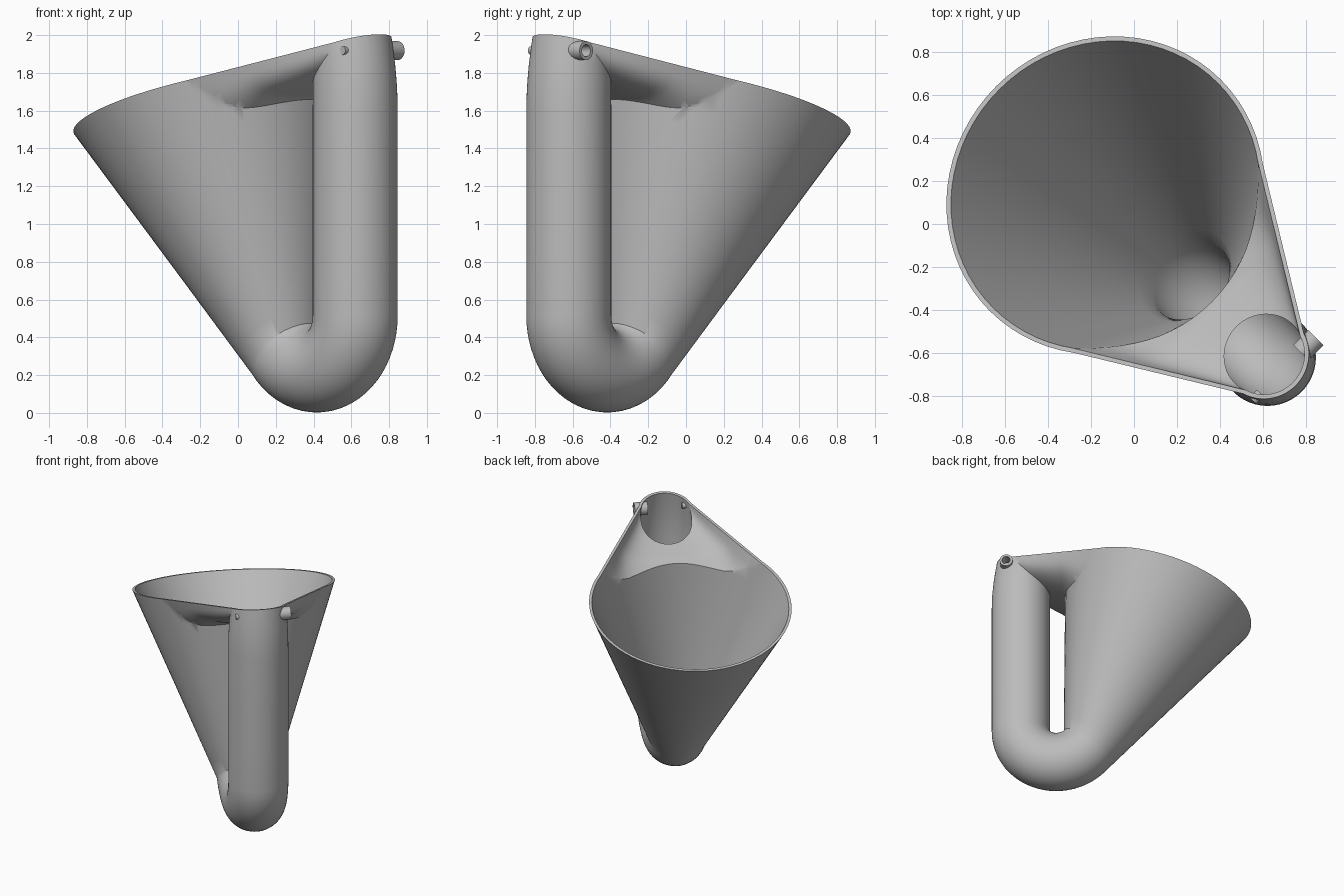
import bpy, bmesh, math
from mathutils import Vector

cube = bpy.data.objects.get("Cube")
if cube:
    bpy.data.objects.remove(cube, do_unlink=True)

grey = bpy.data.materials.new("plain grey")
grey.use_nodes = True
grey.diffuse_color = (0.5, 0.5, 0.5, 1)
grey.node_tree.nodes["Principled BSDF"].inputs["Base Color"].default_value = (0.5, 0.5, 0.5, 1)

SEG = 72
WALL = 0.021
H = math.sqrt(0.5)


def world(u, v, z):
    """u runs along the diagonal towards the handle, v across it."""
    return Vector(((u + v) * H, (v - u) * H, z))


def rim_z(u):
    return 1.692 + 0.294 * u


def loft(name, rings):
    """Closed solid through equal rings of points."""
    bm = bmesh.new()
    rows = [[bm.verts.new(p) for p in ring] for ring in rings]
    n = len(rows[0])
    for a, b in zip(rows, rows[1:]):
        for i in range(n):
            j = (i + 1) % n
            bm.faces.new((a[i], a[j], b[j], b[i]))
    bm.faces.new(rows[0])
    bm.faces.new(rows[-1])
    bmesh.ops.recalc_face_normals(bm, faces=bm.faces)
    mesh = bpy.data.meshes.new(name)
    bm.to_mesh(mesh)
    bm.free()
    mesh.materials.append(grey)
    ob = bpy.data.objects.new(name, mesh)
    bpy.context.collection.objects.link(ob)
    return ob


def ring(cu, cz, pu, pz, rv):
    """Ellipse around (cu, cz): half axis (pu, pz) in the symmetry plane, rv across."""
    out = []
    for i in range(SEG):
        a = 2 * math.pi * i / SEG
        out.append(world(cu + pu * math.cos(a), rv * math.sin(a), cz + pz * math.cos(a)))
    return out


def tube_and_cone(name, off):
    """Handle tube, bottom bend and wide funnel as one sweep."""
    rings = []
    for u, z, r in ((0.835, 2.25, 0.165), (0.86, 2.02, 0.2), (0.866, 1.93, 0.209),
                    (0.872, 1.83, 0.217), (0.876, 1.72, 0.223), (0.8775, 1.6, 0.225),
                    (0.8775, 1.2, 0.225), (0.8775, 0.85, 0.225)):
        rings.append(ring(u, z, r - off, 0, r - off))
    bend, r = 0.2875, 0.225 - off
    for k in range(25):
        f = math.radians(139) * k / 24
        c, s = math.cos(f), -math.sin(f)
        rings.append(ring(0.59 + bend * c, 0.515 + bend * s, r * c, r * s, r))
    low = rings[-1]
    big = 0.718 - off
    high = ring(-0.188, rim_z(-0.188), -big, -0.294 * big, 0.76 - off)
    for k in range(1, 17):
        t = 1.06 * k / 16
        rings.append([a.lerp(b, t) for a, b in zip(low, high)])
    return loft(name, rings)


FLOOR = ((0.172, 1.42), (0.40, 1.53), (0.53, 1.66), (0.66, 1.72), (0.8, 1.79), (0.965, 1.90))


def floor_z(u):
    for (a, za), (b, zb) in zip(FLOOR, FLOOR[1:]):
        if u <= b + 1e-6:
            return za + (zb - za) * (u - a) / (b - a)


def web(name, off):
    """Spout bridging funnel and handle, with a rounded underside."""
    rings = []
    for k in range(25):
        s = k / 24
        u = 0.172 + 0.793 * s
        w = 0.654 - 0.484 * s - off * 1.1
        lean = 0.4 * (1 - s)
        top, depth = rim_z(u), rim_z(u) - floor_z(u) - off
        pts = [world(u, -w - 0.2 * lean, top + 0.2)]
        for i in range(33):
            a = math.pi * (i / 32 - 0.5)
            drop = depth * max(math.cos(a), 0) ** 0.6
            side = math.copysign(abs(math.sin(a)) ** 0.6, a)
            pts.append(world(u, (w - lean * drop) * side, top - drop))
        pts.append(world(u, w + 0.2 * lean, top + 0.2))
        rings.append(pts)
    return loft(name, rings)


def rod(name, u, z, r, v0, v1):
    return loft(name, [[world(u + r * math.cos(2 * math.pi * i / 32), v,
                              z + r * math.sin(2 * math.pi * i / 32)) for i in range(32)]
                       for v in (v0, v1)])


def combine(ob, tool, operation):
    """Apply a boolean and drop the tool."""
    tool.hide_render = True
    mod = ob.modifiers.new("bool", "BOOLEAN")
    mod.operation, mod.solver, mod.object = operation, "EXACT", tool
    bpy.context.view_layer.objects.active = ob
    bpy.ops.object.modifier_apply(modifier=mod.name)
    bpy.data.objects.remove(tool, do_unlink=True)


def smooth(ob, angle):
    bpy.ops.object.select_all(action="DESELECT")
    ob.select_set(True)
    bpy.context.view_layer.objects.active = ob
    bpy.ops.object.shade_smooth_by_angle(angle=math.radians(angle))


# Outer skin, cut along the sloping rim
body = tube_and_cone("jug_body", 0)
combine(body, web("web_outer", 0), "UNION")
above = loft("above_rim", [[world(u, v, 4 if up else rim_z(u))
                            for u, v in ((-2, -2), (2, -2), (2, 2), (-2, 2))] for up in (0, 1)])
combine(body, above, "DIFFERENCE")

# Hollow inside
inside = tube_and_cone("inside", WALL)
combine(inside, web("web_inner", WALL), "UNION")
combine(body, inside, "DIFFERENCE")

# Eyelet through the side of the spout
EU, EZ = 0.972, 1.918
combine(body, rod("eyelet_hole", EU, EZ, 0.04, 0.08, 0.3), "DIFFERENCE")
eyelet = rod("eyelet", EU, EZ, 0.05, 0.125, 0.225)
combine(eyelet, rod("eyelet_bore", EU, EZ, 0.032, 0.0, 0.4), "DIFFERENCE")

# Small peg on the opposite inner wall
peg = rod("inner_peg", EU, EZ, 0.022, -0.19, -0.14)

for part in (body, eyelet, peg):
    smooth(part, 35)
